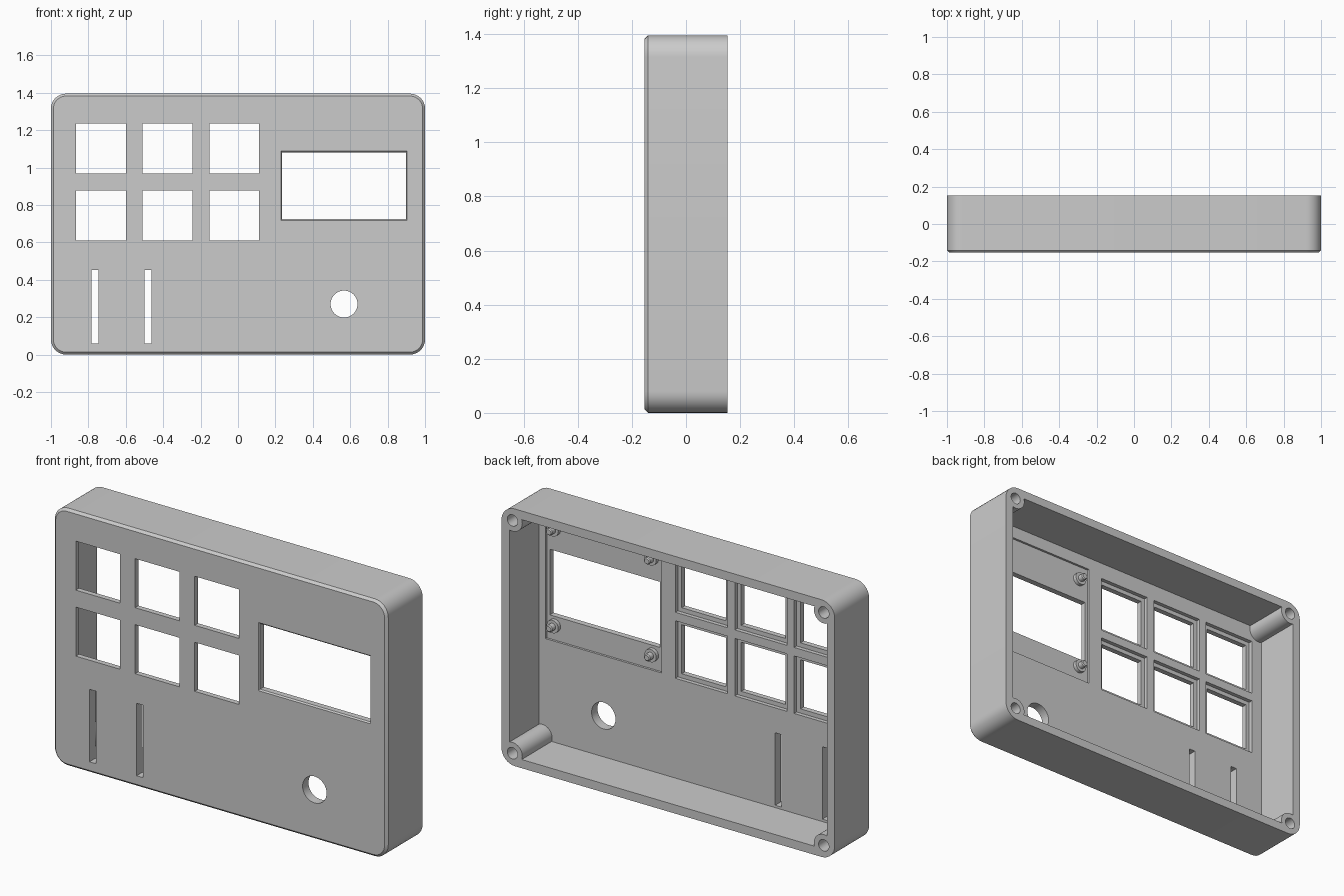
import bpy, bmesh, math

if "Cube" in bpy.data.objects:
    bpy.data.objects.remove(bpy.data.objects["Cube"])

H = 1.395            # height
F, B = -0.1535, 0.1535   # front and back planes
FLOOR = -0.103       # inner face of the front plate


def rounded(x0, x1, z0, z1, r=0.0, n=8):
    """Rounded rectangle outline in the xz plane."""
    if r == 0:
        return [(x0, z0), (x1, z0), (x1, z1), (x0, z1)]
    pts = []
    for cx, cz, a in ((x1 - r, z1 - r, 0), (x0 + r, z1 - r, 90),
                      (x0 + r, z0 + r, 180), (x1 - r, z0 + r, 270)):
        for i in range(n + 1):
            t = math.radians(a + 90 * i / n)
            pts.append((cx + r * math.cos(t), cz + r * math.sin(t)))
    return pts


def circle(cx, cz, r, n=32):
    return [(cx + r * math.cos(2 * math.pi * i / n),
             cz + r * math.sin(2 * math.pi * i / n)) for i in range(n)]


def loft(name, sections):
    """Closed solid through (outline, y) sections."""
    bm = bmesh.new()
    rings = [[bm.verts.new((x, y, z)) for x, z in pts] for pts, y in sections]
    for a, b in zip(rings, rings[1:]):
        for i in range(len(a)):
            j = (i + 1) % len(a)
            bm.faces.new((a[i], a[j], b[j], b[i]))
    bm.faces.new(rings[0])
    bm.faces.new(rings[-1])
    bmesh.ops.recalc_face_normals(bm, faces=bm.faces)
    me = bpy.data.meshes.new(name)
    bm.to_mesh(me)
    bm.free()
    ob = bpy.data.objects.new(name, me)
    bpy.context.collection.objects.link(ob)
    return ob


def activate(ob):
    bpy.ops.object.select_all(action='DESELECT')
    ob.select_set(True)
    bpy.context.view_layer.objects.active = ob


def cut(ob, cutter):
    activate(ob)
    m = ob.modifiers.new("cut", 'BOOLEAN')
    m.operation, m.solver, m.object = 'DIFFERENCE', 'EXACT', cutter
    bpy.ops.object.modifier_apply(modifier=m.name)
    bpy.data.objects.remove(cutter, do_unlink=True)


def cut_prism(ob, outline, y0, y1):
    cut(ob, loft("cutter", [(outline, y0), (outline, y1)]))


# Outer shell with a chamfered front edge
c = 0.013
outer = rounded(-1, 1, 0, H, 0.08)
case = loft("front_case", [(rounded(-1 + c, 1 - c, c, H - c, 0.08 - c), F),
                           (outer, F + c), (outer, B)])

# Hollow back, leaving a full-depth screw boss in each corner
w, inset = 0.047, 0.066
corners = [(sx * (1 - inset), z) for sx in (-1, 1) for z in (inset, H - inset)]
hollow = rounded(-1 + w, 1 - w, w, H - w, 0.033)
cavity = loft("cavity", [(hollow, FLOOR), (hollow, 0.2)])
for x, z in corners:
    cut_prism(cavity, circle(x, z, 0.059), -0.25, 0.3)
cut(case, cavity)
for x, z in corners:
    cut_prism(case, circle(x, z, 0.031), -0.06, 0.3)

# Six key windows, each with a wider recess on the inside
for x in (-0.733, -0.377, -0.02):
    for z in (0.744, 1.102):
        for h, y0 in ((0.133, -0.3), (0.156, F + 0.029)):
            cut_prism(case, rounded(x - h, x + h, z - h, z + h), y0, 0.0)

# Shallow screen recess and chamfered screen window
cut_prism(case, rounded(0.22, 0.915, 0.595, 1.28), FLOOR - 0.012, 0.0)
e = 0.007
win = rounded(0.236, 0.897, 0.724, 1.08)
big = rounded(0.236 - e, 0.897 + e, 0.724 - e, 1.08 + e)
cut(case, loft("cutter", [(big, -0.2), (big, F), (win, F + e), (win, 0.0)]))

# Slider slots and knob hole
for x in (-0.765, -0.482):
    cut_prism(case, rounded(x - 0.019, x + 0.019, 0.06, 0.453), -0.3, 0.0)
cut_prism(case, circle(0.567, 0.27, 0.072, 48), -0.3, 0.0)
activate(case)
bpy.ops.object.shade_smooth_by_angle(angle=math.radians(30))

# Screen mounting pegs: shoulder and pin
for i, x in enumerate((0.28, 0.868)):
    for j, z in enumerate((0.675, 1.2)):
        base, pin = circle(x, z, 0.035, 24), circle(x, z, 0.019, 24)
        y = FLOOR - 0.012
        peg = loft(f"screen_peg_{i}{j}", [
            (base, y - 0.01), (base, y + 0.02), (pin, y + 0.02), (pin, y + 0.048),
            (circle(x, z, 0.014, 24), y + 0.053)])
        activate(peg)
        bpy.ops.object.shade_smooth_by_angle(angle=math.radians(30))
